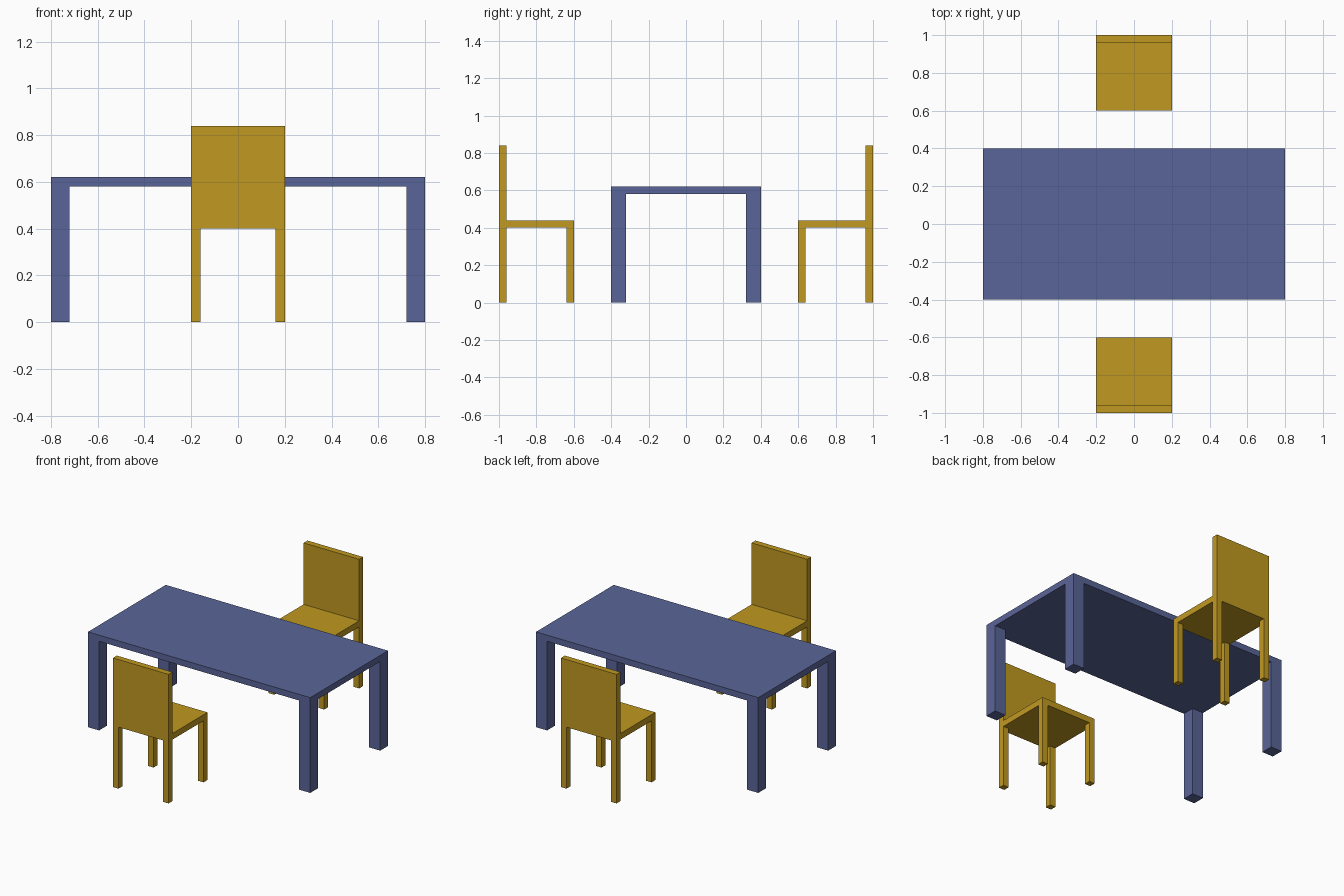
import bpy
import bmesh

if "Cube" in bpy.data.objects:
    bpy.data.objects.remove(bpy.data.objects["Cube"])


def material(name, srgb):
    linear = [((c / 255 + 0.055) / 1.055) ** 2.4 for c in srgb]
    mat = bpy.data.materials.new(name)
    mat.diffuse_color = (*linear, 1.0)
    mat.use_nodes = True
    mat.node_tree.nodes["Principled BSDF"].inputs["Base Color"].default_value = mat.diffuse_color
    return mat


def box(name, x, y, z, mat):
    """Box spanning the given (min, max) ranges."""
    bm = bmesh.new()
    bmesh.ops.create_cube(bm, size=1.0)
    for v in bm.verts:
        v.co = [r[0] if c < 0 else r[1] for c, r in zip(v.co, (x, y, z))]
    mesh = bpy.data.meshes.new(name)
    bm.to_mesh(mesh)
    bm.free()
    mesh.materials.append(mat)
    obj = bpy.data.objects.new(name, mesh)
    bpy.context.collection.objects.link(obj)
    return obj


def legs(prefix, x, y, height, width, mat):
    """Four square legs flush with the corners of a rectangle."""
    for side, xr in (("left", (x[0], x[0] + width)), ("right", (x[1] - width, x[1]))):
        for end, yr in (("front", (y[0], y[0] + width)), ("back", (y[1] - width, y[1]))):
            box(f"{prefix}_{end}_{side}_leg", xr, yr, (0, height), mat)


blue = material("slate blue", (90, 101, 152))
gold = material("mustard gold", (192, 153, 33))

# Table
table_x, table_y = (-0.8, 0.8), (-0.4, 0.4)
box("table_top", table_x, table_y, (0.58, 0.62), blue)
legs("table", table_x, table_y, 0.58, 0.08, blue)

# Two chairs facing the table, backrests on the outside
for prefix, seat_y, back_y in (
    ("front_chair", (-1.0, -0.6), (-1.0, -0.96)),
    ("back_chair", (0.6, 1.0), (0.96, 1.0)),
):
    seat_x = (-0.2, 0.2)
    box(f"{prefix}_seat", seat_x, seat_y, (0.40, 0.44), gold)
    box(f"{prefix}_backrest", seat_x, back_y, (0.44, 0.84), gold)
    legs(prefix, seat_x, seat_y, 0.40, 0.04, gold)
